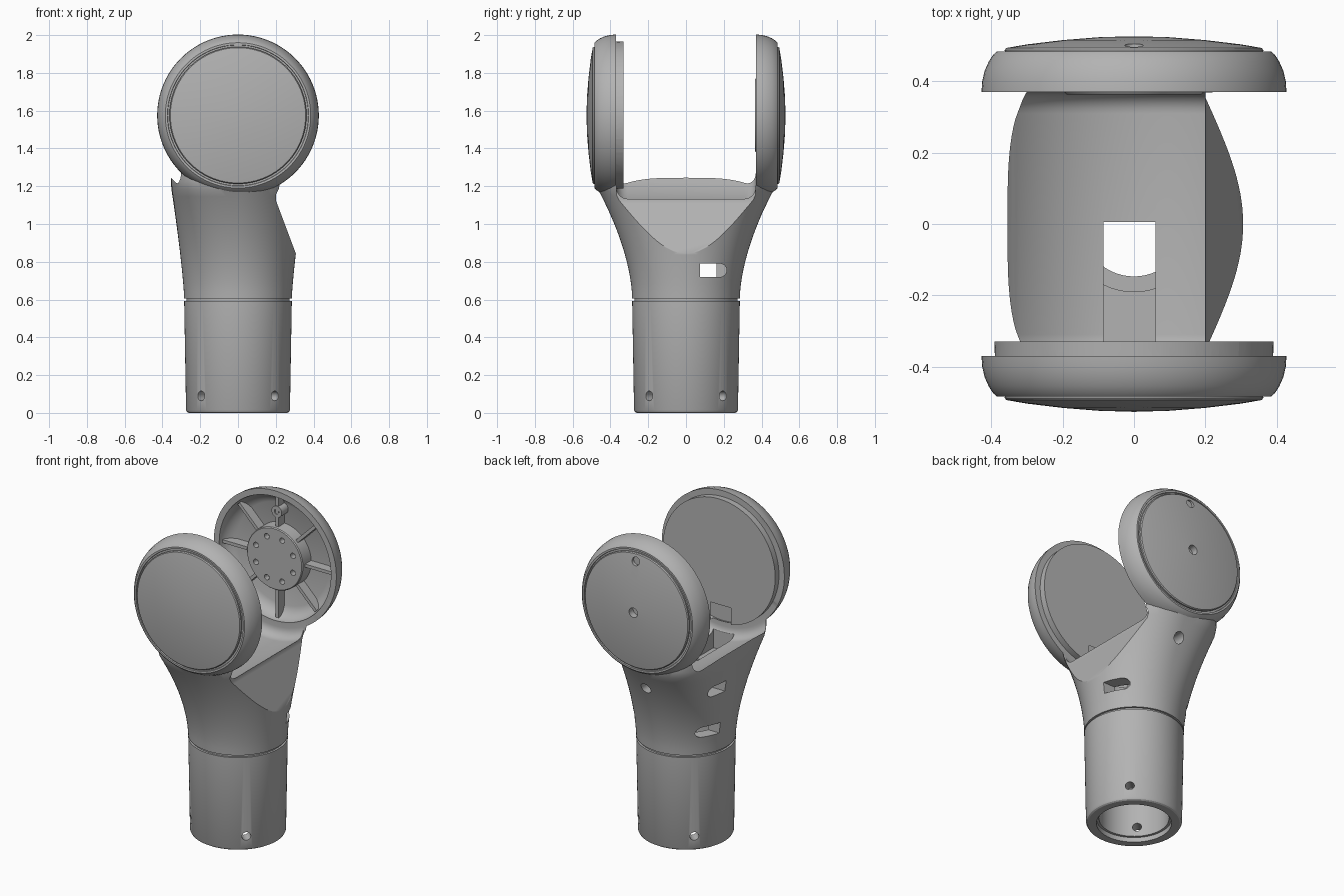
import bpy, bmesh, math
from mathutils import Matrix, Vector

if "Cube" in bpy.data.objects:
    bpy.data.objects.remove(bpy.data.objects["Cube"], do_unlink=True)

GREY = (0.45, 0.45, 0.45, 1)
grey = bpy.data.materials.new("plain_grey")
grey.use_nodes = True
grey.diffuse_color = GREY
grey.node_tree.nodes["Principled BSDF"].inputs["Base Color"].default_value = GREY

AXIS_Z = 1.575   # height of the fork axis
SEG = 96


def finish(name, bm, matrix=Matrix()):
    bm.transform(matrix)
    bmesh.ops.recalc_face_normals(bm, faces=bm.faces)
    mesh = bpy.data.meshes.new(name)
    bm.to_mesh(mesh)
    bm.free()
    mesh.materials.append(grey)
    ob = bpy.data.objects.new(name, mesh)
    bpy.context.collection.objects.link(ob)
    return ob


def skin(bm, rings, closed=False):
    pairs = list(zip(rings, rings[1:] + rings[:1])) if closed else list(zip(rings, rings[1:]))
    for a, b in pairs:
        n = max(len(a), len(b))
        for i in range(n):
            j = (i + 1) % n
            quad = [a[i % len(a)], a[j % len(a)], b[j % len(b)], b[i % len(b)]]
            bm.faces.new(list(dict.fromkeys(quad)))


def lathe(name, profile, matrix=Matrix(), seg=SEG):
    """Revolve (radius, height) points; profiles off the axis close on themselves."""
    bm = bmesh.new()
    rings = []
    for r, h in profile:
        n = seg if r > 0 else 1
        rings.append([bm.verts.new((r * math.cos(math.tau * i / seg),
                                    r * math.sin(math.tau * i / seg), h)) for i in range(n)])
    skin(bm, rings, closed=profile[0][0] > 0)
    return finish(name, bm, matrix)


def box(name, lo, hi, matrix=Matrix()):
    lo, hi = Vector(lo), Vector(hi)
    bm = bmesh.new()
    bmesh.ops.create_cube(bm, size=1)
    bm.transform(Matrix.Translation((lo + hi) / 2) @ Matrix.Diagonal((*(hi - lo), 1)))
    return finish(name, bm, matrix)


def rod(start, direction, radius, length, name="cutter"):
    turn = Vector(direction).to_track_quat('Z', 'Y').to_matrix().to_4x4()
    return lathe(name, [(0, 0), (radius, 0), (radius, length), (0, length)],
                 Matrix.Translation(start) @ turn, 32)


def combine(ob, tool, operation='DIFFERENCE', keep=False):
    mod = ob.modifiers.new("bool", 'BOOLEAN')
    mod.operation, mod.solver, mod.object = operation, 'EXACT', tool
    bpy.context.view_layer.objects.active = ob
    bpy.ops.object.modifier_apply(modifier=mod.name)
    if not keep:
        bpy.data.objects.remove(tool, do_unlink=True)


def side_matrix(sign):
    """Lathe axis pointing to +y or -y through the fork axis."""
    return Matrix.Translation((0, 0, AXIS_Z)) @ Matrix.Rotation(-sign * math.pi / 2, 4, 'X')


# Tube with seam groove, flaring into an oval neck
def section(z, a, b, n_left):
    ring = []
    for i in range(SEG):
        c, s = math.cos(math.tau * i / SEG), math.sin(math.tau * i / SEG)
        e = 2 / (n_left if c < 0 else 2)
        ring.append((math.copysign(abs(c) ** e, c) * a, math.copysign(abs(s) ** e, s) * b, z))
    return ring


rows = [(z, r, r, 2) for z, r in [(0, .262), (.005, .27), (.015, .275), (.592, .285),
                                  (.592, .272), (.606, .272)]]
for k in range(19):
    z = .606 + k * .694 / 18
    t = min(1, (z - .606) / .594)
    rows.append((z, .285 + .07 * t ** 1.3, .285 + .19 * t ** 1.7, 2 + 1.4 * t * t))
bm = bmesh.new()
rings = [[bm.verts.new(p) for p in section(*row)] for row in rows]
skin(bm, rings)
bm.faces.new(rings[0])
bm.faces.new(rings[-1])
body = finish("fork_body", bm)

# Round heads on both sides
head = [(0, .37), (.428, .37), (.426, .40), (.419, .43), (.408, .455), (.396, .474), (.385, .484),
        (.374, .484), (.372, .477), (0, .477)]
for sign in (1, -1):
    combine(body, lathe("head", head, side_matrix(sign)), 'UNION')

# Saddle between the heads, with filleted ends
fillet = [(.425 + .06 * math.sin(a), .31 + .06 * math.cos(a))
          for a in (math.pi / 12 * k for k in range(7))]
saddle = [(0, .37)] + fillet + [(r, -h) for r, h in reversed(fillet)] + [(0, -.37)]
combine(body, lathe("cutter", saddle, side_matrix(1)))

# Sloped flat on one side of the neck
bm = bmesh.new()
outline = [(.3375, .76), (.2, 1.127), (.2, 1.3), (.7, 1.3), (.7, .76)]
skin(bm, [[bm.verts.new((x, y, z)) for x, z in outline] for y in (-.369, .369)])
bmesh.ops.holes_fill(bm, edges=bm.edges)
combine(body, finish("cutter", bm))

# Hollow heads
hollow = [(0, .33), (.392, .33), (.39, .38), (.378, .41), (.355, .435), (.32, .45), (0, .45)]
for sign in (1, -1):
    combine(body, lathe("cutter", hollow, side_matrix(sign)))

# Stepped bore and cable slot
bore = [(0, -.1), (.215, -.1), (.215, .03), (.2, .03), (.2, .5), (.185, .5), (.185, .56),
        (.147, .56), (.147, .63), (.22, .63), (.22, .85), (.19, 1.0), (.15, 1.04), (0, 1.04)]
combine(body, lathe("cutter", bore))
combine(body, box("cutter", (-.085, -.36, 1.0), (.06, .005, 1.3)))

# Side windows: square at one end, round at the other
for x, z, depth in [(.4, .755, .25), (-.4, .755, .25), (-.4, 1.03, .22)]:
    inner = math.copysign(abs(x) - depth, x)
    combine(body, box("cutter", (min(x, inner), .075, z - .035), (max(x, inner), .18, z + .035)))
    combine(body, rod((x, .18, z), (-x, 0, 0), .0351, depth))

# Screw holes round the foot and one behind the neck
for sx in (1, -1):
    for sy in (1, -1):
        combine(body, rod((sx * .22, sy * .22, .09), (-sx, -sy, 0), .026, .18))
combine(body, rod((0, .5, 1.05), (0, -1, 0), .033, .33))

# Domed outer caps
dome = [(0, .465), (.36, .465), (.363, .488), (.358, .494), (.3, .504), (.2, .516), (.1, .524), (0, .527)]
caps = {sign: lathe(name, dome, side_matrix(sign)) for sign, name in ((-1, "front_cap"), (1, "back_cap"))}
for dz, r in ((0, .03), (.315, .026)):
    combine(caps[1], rod((0, .6, AXIS_Z + dz), (0, -1, 0), r, .115))

# Hubs: an open ring in front, a drilled disc behind
ring = lathe("front_hub_ring", [(.17, .455), (.17, .40), (.178, .388), (.2, .388), (.207, .455)], side_matrix(-1))
disc = lathe("back_hub_disc", [(0, .455), (.197, .455), (.195, .37), (.19, .364), (0, .364)], side_matrix(1))
for k in range(8):
    a = math.tau * (k + .5) / 8
    combine(disc, rod((.14 * math.cos(a), .3, AXIS_Z + .14 * math.sin(a)), (0, 1, 0), .017, .1))

# Radial ribs inside the heads
ribs = []
for sign, name in ((-1, "front_rib"), (1, "back_rib")):
    for k in range(8):
        if sign < 0 and k == 0:
            continue
        turn = Matrix.Translation((0, 0, AXIS_Z)) @ Matrix.Rotation(math.tau * k / 8, 4, 'Y')
        y0, y1 = sorted((sign * .39, sign * .455))
        ribs.append(box(f"{name}_{k + 1}", (-.01, y0, .185), (.01, y1, .38), turn))

# Screw boss on the top rib of the back head
boss = lathe("back_screw_boss", [(.016, .455), (.016, .385), (.036, .385), (.036, .455)],
             Matrix.Translation((0, 0, .29)) @ side_matrix(1), 32)

for ob in [body, ring, disc, boss, *caps.values(), *ribs]:
    bpy.ops.object.select_all(action='DESELECT')
    ob.select_set(True)
    bpy.context.view_layer.objects.active = ob
    bpy.ops.object.shade_smooth_by_angle(angle=math.radians(28))
